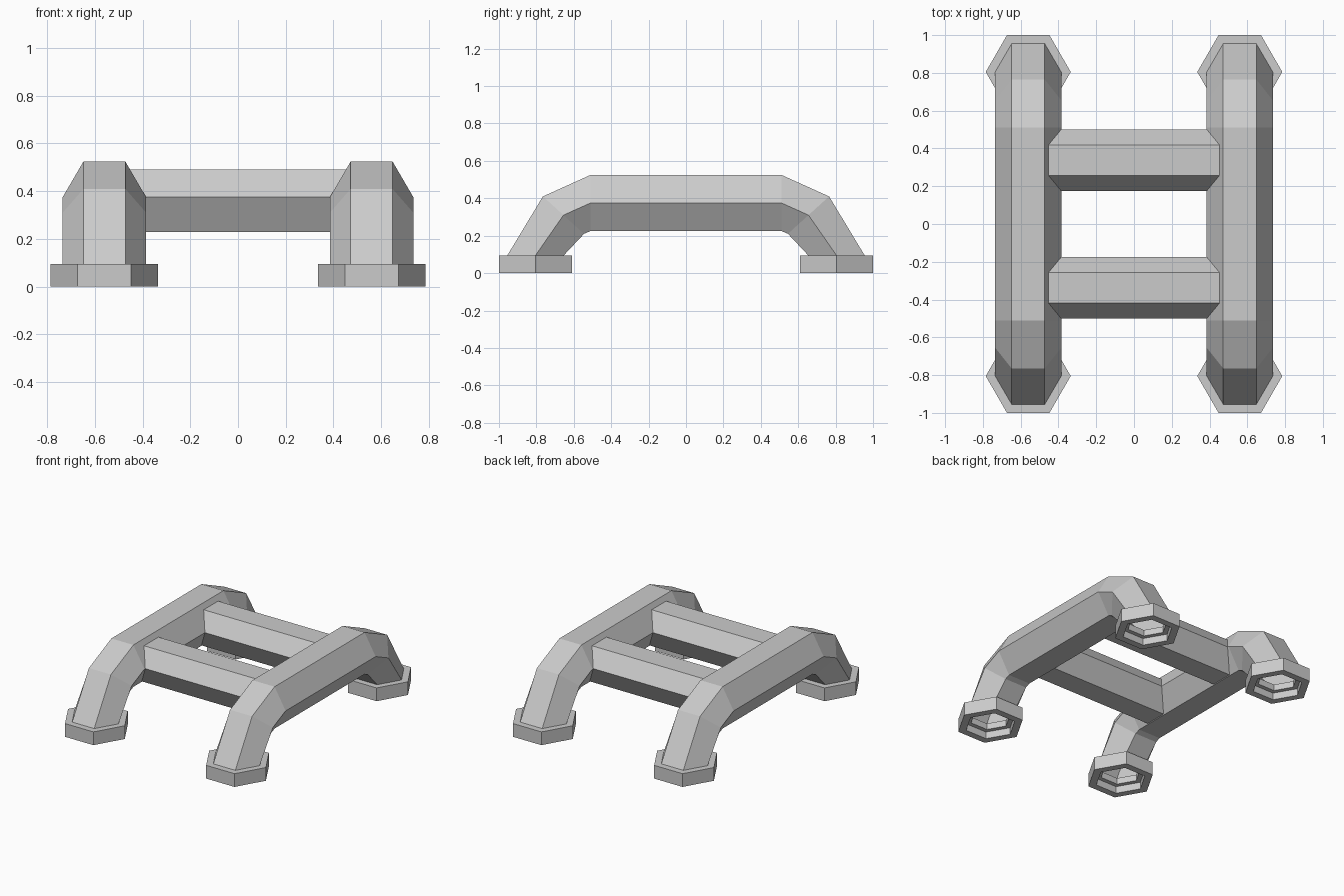
import bpy

if "Cube" in bpy.data.objects:
    bpy.data.objects.remove(bpy.data.objects["Cube"])

RAIL_X = 0.56
FOOT_Y = 0.805
# unit hexagon: corners on the u axis, flats at v = +-1
HEX = [(1, 0), (0.5, 1), (-0.5, 1), (-1, 0), (-0.5, -1), (0.5, -1)]


def loft(name, rings, close_loop=False):
    """Skin a list of equal-sized rings with quads."""
    n = len(rings[0])
    verts = [v for r in rings for v in r]
    m = len(rings)
    faces = []
    for i in range(m if close_loop else m - 1):
        a, b = i * n, ((i + 1) % m) * n
        for j in range(n):
            k = (j + 1) % n
            faces.append((a + j, a + k, b + k, b + j))
    mesh = bpy.data.meshes.new(name)
    mesh.from_pydata(verts, [], faces)
    obj = bpy.data.objects.new(name, mesh)
    bpy.context.collection.objects.link(obj)
    bpy.context.view_layer.objects.active = obj
    obj.select_set(True)
    bpy.ops.object.mode_set(mode='EDIT')
    bpy.ops.mesh.select_all(action='SELECT')
    bpy.ops.mesh.normals_make_consistent(inside=False)
    bpy.ops.object.mode_set(mode='OBJECT')
    obj.select_set(False)
    return obj


# side rails: hexagonal tube bent down into a leg at each end
# section: centre y, centre z, offset of the outer flat in y and z
half = [(0.51, 0.375, 0.0, 0.15),
        (0.655, 0.31, 0.11, 0.10),
        (0.808, 0.09, 0.15, 0.0)]
path = [(-y, z, -dy, dz) for y, z, dy, dz in reversed(half)] + half
for side, sx in (("left", -1), ("right", 1)):
    rings = [[(sx * RAIL_X + 0.175 * u, y + dy * v, z + dz * v) for u, v in HEX]
             for y, z, dy, dz in path]
    loft(side + "_rail", rings)

# feet: hexagonal collars with a stepped opening underneath
foot_profile = [(0.225, 0.195, 0.095), (0.225, 0.195, 0.0),
                (0.17, 0.147, 0.0), (0.17, 0.147, 0.05),
                (0.135, 0.117, 0.05), (0.135, 0.117, 0.095)]
for side, sx in (("left", -1), ("right", 1)):
    for end, sy in (("front", -1), ("back", 1)):
        rings = [[(sx * RAIL_X + rx * u, sy * FOOT_Y + ry * v, z) for u, v in HEX]
                 for rx, ry, z in foot_profile]
        loft(f"{end}_{side}_foot", rings, close_loop=True)


# crossbars: hexagonal bars trimmed to the slanted rail faces
def bar_section(sx, cy):
    ring = []
    for u, v in HEX:
        z = 0.375 + (0.115 if v > 0 else 0.145) * v
        x = 0.385 + abs(z - 0.375) * 0.0875 / 0.15
        ring.append((sx * x, cy + 0.163 * u, z))
    return ring


for end, cy in (("front", -0.338), ("back", 0.338)):
    loft(end + "_crossbar", [bar_section(-1, cy), bar_section(1, cy)])
